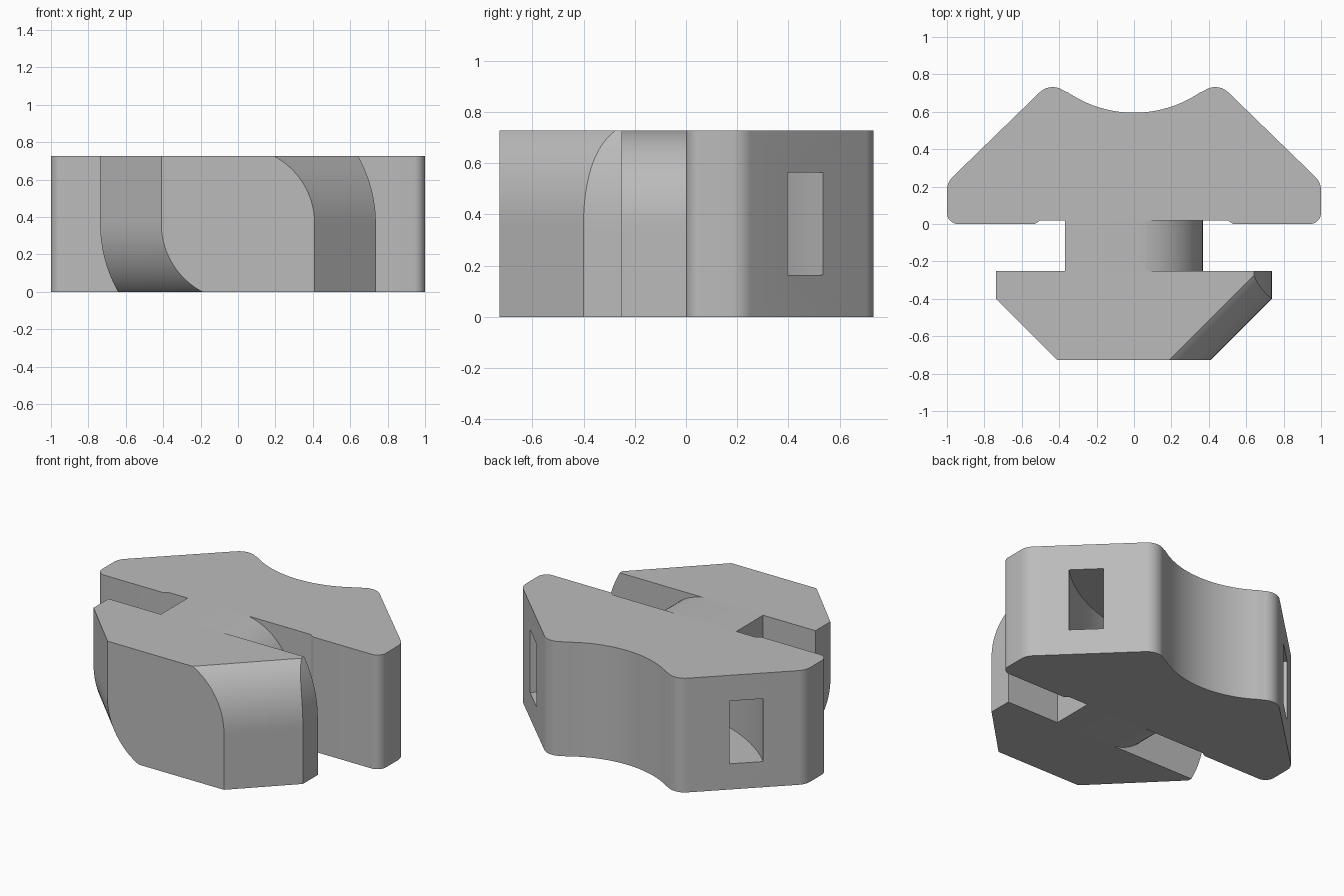
import bpy
from math import sin, cos, sqrt, radians

cube = bpy.data.objects.get("Cube")
if cube:
    bpy.data.objects.remove(cube, do_unlink=True)

HEIGHT = 0.727
MID = HEIGHT / 2
CHANNEL_Y = 1.225      # shared centre of the hollow back and the strap channel

grey = bpy.data.materials.new("plain grey")
grey.use_nodes = True
grey.diffuse_color = (0.5, 0.5, 0.5, 1)
grey.node_tree.nodes["Principled BSDF"].inputs["Base Color"].default_value = (0.5, 0.5, 0.5, 1)


def loft(name, slices):
    """Solid through a stack of outlines [(z, [(x, y), ...])], each counter-clockwise."""
    n = len(slices[0][1])
    verts = [(x, y, z) for z, outline in slices for x, y in outline]
    faces = [list(range(n))[::-1], [len(verts) - n + i for i in range(n)]]
    for k in range(len(slices) - 1):
        for i in range(n):
            j = (i + 1) % n
            faces.append([k * n + i, k * n + j, k * n + n + j, k * n + n + i])
    mesh = bpy.data.meshes.new(name)
    mesh.from_pydata(verts, [], faces)
    mesh.materials.append(grey)
    obj = bpy.data.objects.new(name, mesh)
    bpy.context.collection.objects.link(obj)
    return obj


def smooth(obj):
    bpy.ops.object.select_all(action='DESELECT')
    obj.select_set(True)
    bpy.context.view_layer.objects.active = obj
    bpy.ops.object.shade_smooth_by_angle(angle=radians(25))


def arc(cx, cy, r, start, end, steps):
    angles = [radians(start + (end - start) * i / steps) for i in range(steps + 1)]
    return [(cx + r * cos(a), cy + r * sin(a)) for a in angles]


def reach(radius, z, side):
    """Half width at height z: rounded above the middle on +x, below it on -x."""
    h = max(0, (z - MID) * side)
    return sqrt(max(radius * radius - h * h, 0))


# Head: right half of the outline, mirrored to the left
half = [(0.5, 0.02), (0.53, 0)]
half += arc(0.94, 0.06, 0.06, -90, 0, 8)
half += arc(0.9, 0.18, 0.1, 0, 45, 8)
half += arc(0.435, 0.632, 0.1, 45, 126.4, 12)
half += arc(0, CHANNEL_Y, 0.63, -53.6, -90, 16)[1:]
outline = half + [(-x, y) for x, y in half[-2::-1]]
head = loft("head", [(0, outline), (HEIGHT, outline)])

# Curved strap channel running between the two slanted faces
ring = arc(0, CHANNEL_Y, 1.167, -142, -38, 64) + arc(0, CHANNEL_Y, 0.969, -38, -142, 64)
cutter = loft("channel_cutter", [(MID - 0.2, ring), (MID + 0.2, ring)])
cutter.hide_render = True
cut = head.modifiers.new("channel", 'BOOLEAN')
cut.operation = 'DIFFERENCE'
cut.solver = 'EXACT'
cut.object = cutter
bpy.context.view_layer.objects.active = head
bpy.ops.object.modifier_apply(modifier=cut.name)
bpy.data.objects.remove(cutter, do_unlink=True)
smooth(head)

# Heights crowded towards top and bottom, where the neck curves fastest
STEPS = 48
levels = [MID - MID * cos(radians(180 * i / STEPS)) for i in range(STEPS + 1)]
FRONT, BACK = -0.727, -0.25

# Hammer: slanted front corners sheared along the rounded ends
slices = []
for z in levels:
    fr, cr = reach(0.41, z, 1), reach(0.737, z, 1)
    fl, cl = reach(0.41, z, -1), reach(0.737, z, -1)
    slices.append((z, [(-fl, FRONT), (fr, FRONT), (cr, FRONT + cr - fr),
                       (cr, BACK), (-cl, BACK), (-cl, FRONT + cl - fl)]))
smooth(loft("hammer", slices))

# Neck joining hammer and head
slices = []
for z in levels:
    r, l = reach(0.368, z, 1), reach(0.368, z, -1)
    slices.append((z, [(-l, BACK), (r, BACK), (r, 0.02), (-l, 0.02)]))
smooth(loft("neck", slices))
